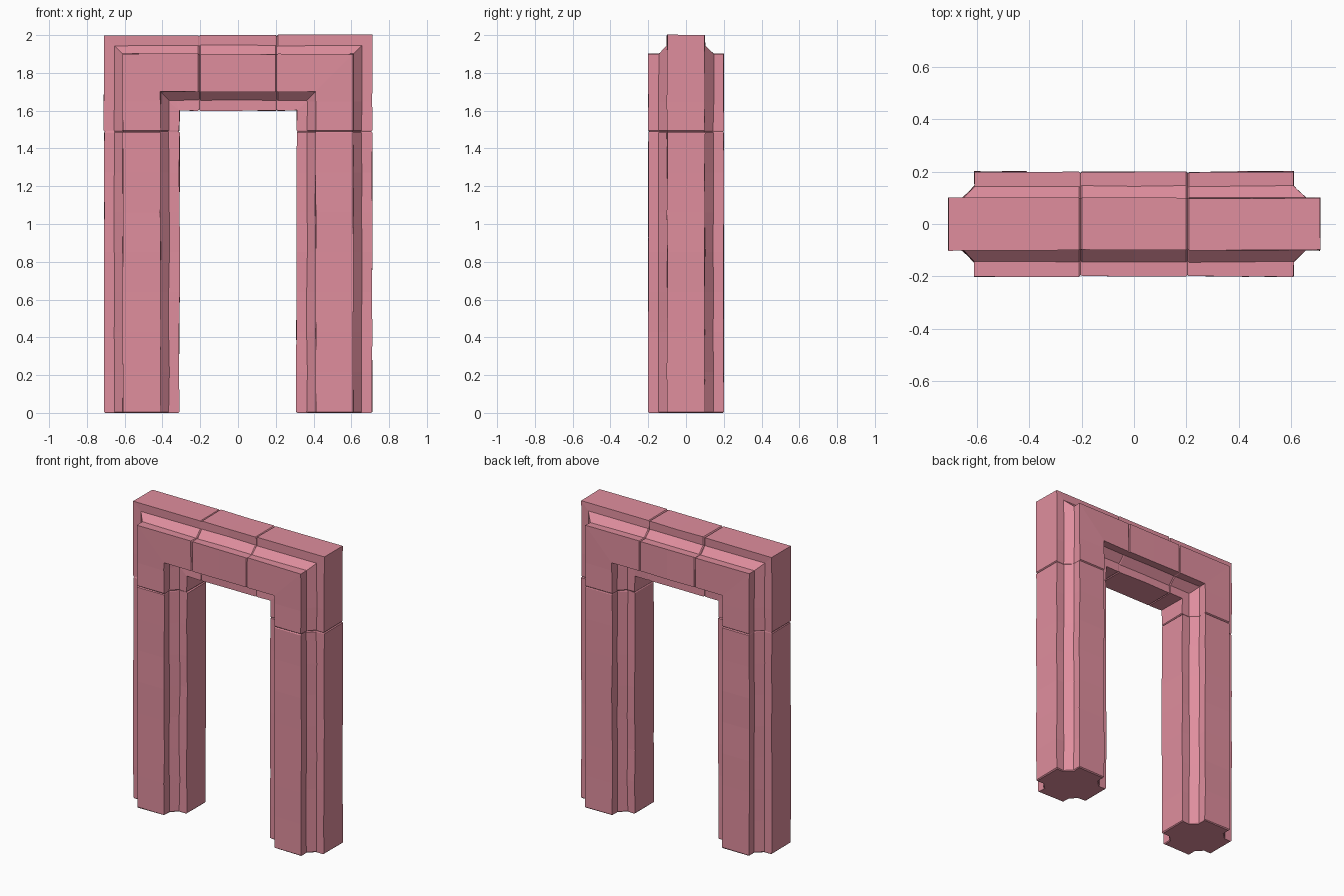
import bpy, bmesh, random
from mathutils import Vector

random.seed(4)
cube = bpy.data.objects.get("Cube")
if cube:
    bpy.data.objects.remove(cube)

# Single stone colour
stone = bpy.data.materials.new("rose_stone")
COLOUR = (0.74, 0.27, 0.34, 1)
stone.diffuse_color = COLOUR
stone.use_nodes = True
stone.node_tree.nodes["Principled BSDF"].inputs["Base Color"].default_value = COLOUR
stone.node_tree.nodes["Principled BSDF"].inputs["Roughness"].default_value = 0.9

# Moulded cross-section: square with a chamfered notch in every corner
quarter = [(0.2, 0.1), (0.145, 0.1), (0.1, 0.145), (0.1, 0.2)]
SECTION = []
for turn in range(4):
    for u, v in quarter:
        for _ in range(turn):
            u, v = -v, u
        SECTION.append((u, v))

AXIS, MIDDLE, SEAM, KEY = 0.51, 1.8, 1.49, 0.205
GAP, WEAR = 0.006, 0.0025
UP, OUT = Vector((0, 0, 1)), Vector((1, 0, 0))


def make_block(name, path):
    """Sweep the section along (point, outward direction) pairs, with eased ends."""
    start, end = path[0], path[-1]
    ease_in = (path[1][0] - start[0]).normalized() * GAP
    ease_out = (path[-2][0] - end[0]).normalized() * GAP
    stops = [(start[0] + ease_in, start[1])] + path[1:-1] + [(end[0] + ease_out, end[1])]
    # Extra rings along each straight run carry the worn surface
    rings = [(start[0], start[1], 0.97)]
    for (p, a), (q, b) in zip(stops, stops[1:]):
        steps = max(1, round((q - p).length / 0.2))
        for i in range(steps):
            t = i / steps
            turn = a if i == 0 or (a - b).length < 0.1 else (a if abs(a.x * a.z) < 0.1 else b)
            rings.append((p.lerp(q, t), turn, 1))
    rings += [(stops[-1][0], end[1], 1), (end[0], end[1], 0.97)]

    bm = bmesh.new()
    loops = []
    for point, outward, size in rings:
        loop = []
        for u, v in SECTION:
            worn_u = size * u + random.uniform(-WEAR, WEAR)
            worn_v = size * v + random.uniform(-WEAR, WEAR)
            loop.append(bm.verts.new(point + outward * worn_u + Vector((0, worn_v, 0))))
        loops.append(loop)
    count = len(SECTION)
    for a, b in zip(loops, loops[1:]):
        for i in range(count):
            j = (i + 1) % count
            bm.faces.new((a[i], a[j], b[j], b[i]))
    bm.faces.new(loops[0])
    bm.faces.new(loops[-1])
    bmesh.ops.recalc_face_normals(bm, faces=bm.faces)
    mesh = bpy.data.meshes.new(name)
    bm.to_mesh(mesh)
    bm.free()
    mesh.materials.append(stone)
    obj = bpy.data.objects.new(name, mesh)
    bpy.context.collection.objects.link(obj)


# Posts and mitred corner stones on both sides
for side, s in (("left", 1), ("right", -1)):
    out = OUT * s
    foot, seam = out * AXIS, out * AXIS + UP * SEAM
    corner, end = out * AXIS + UP * MIDDLE, out * KEY + UP * MIDDLE
    make_block(side + "_post", [(foot, out), (seam, out)])
    make_block(side + "_corner_stone", [(seam, out), (corner, out + UP), (end, UP)])

# Middle lintel stone
make_block("lintel_stone", [(UP * MIDDLE - OUT * KEY, UP), (UP * MIDDLE + OUT * KEY, UP)])
